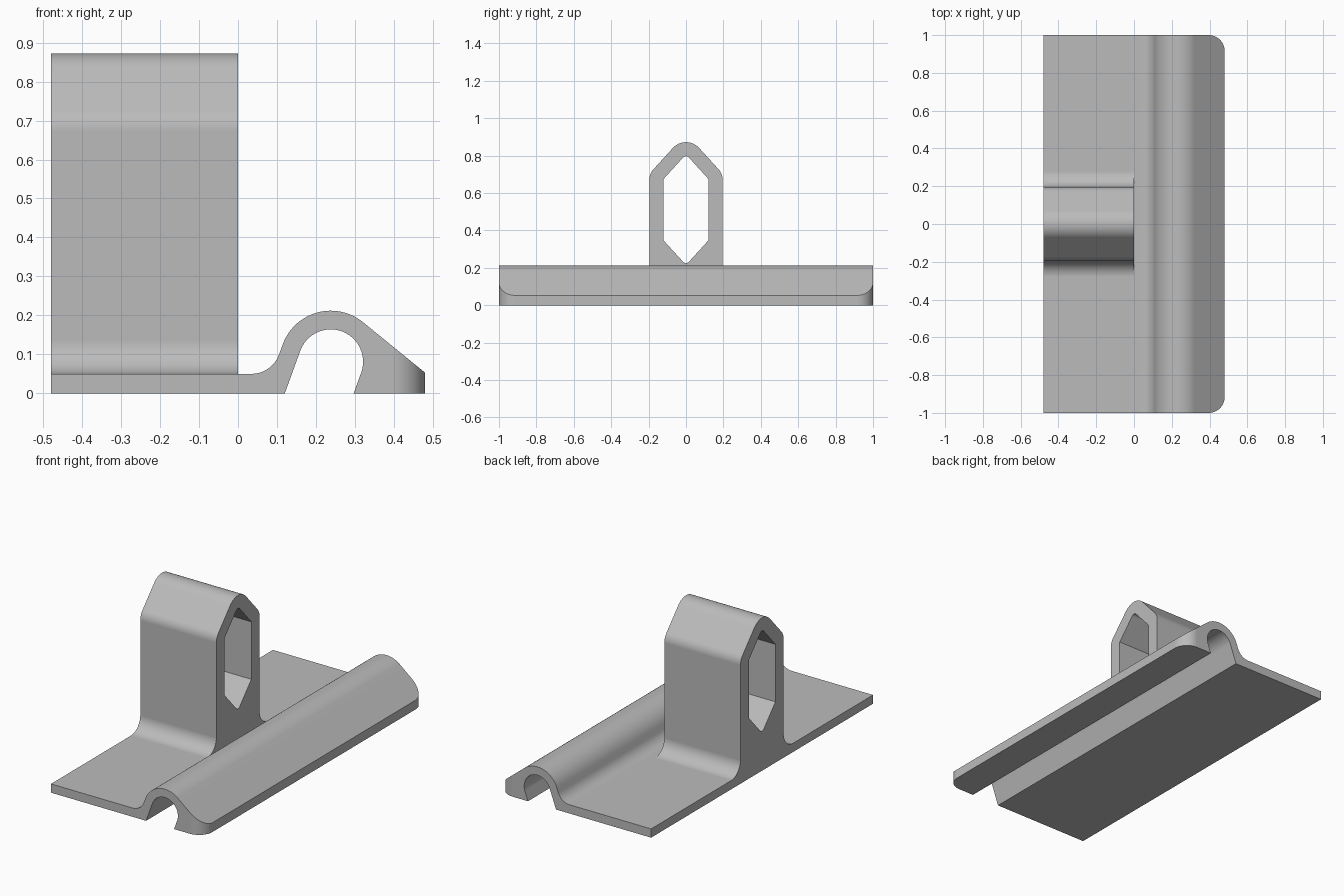
import bpy, bmesh
from math import sin, cos, tan, radians

cube = bpy.data.objects.get("Cube")
if cube:
    bpy.data.objects.remove(cube)

grey = bpy.data.materials.new("plain grey")
grey.use_nodes = True
COLOUR = (0.5, 0.5, 0.5, 1)
grey.diffuse_color = COLOUR
grey.node_tree.nodes["Principled BSDF"].inputs["Base Color"].default_value = COLOUR


def arc(u, v, r, start, end, step=5):
    """Points on a circle between two angles in degrees."""
    n = max(1, round(abs(end - start) / step))
    angles = [radians(start + (end - start) * i / n) for i in range(n + 1)]
    return [(u + r * cos(a), v + r * sin(a)) for a in angles]


def prism(name, profile, axis, low, high):
    """Extrude a closed profile along the x, y or z axis."""
    place = {"x": lambda u, v, w: (w, u, v),
             "y": lambda u, v, w: (u, w, v),
             "z": lambda u, v, w: (u, v, w)}[axis]
    bm = bmesh.new()
    ends = [[bm.verts.new(place(u, v, w)) for u, v in profile] for w in (low, high)]
    for ring in ends:
        bm.faces.new(ring)
    for i in range(len(profile)):
        bm.faces.new((ends[0][i - 1], ends[0][i], ends[1][i], ends[1][i - 1]))
    bmesh.ops.recalc_face_normals(bm, faces=bm.faces)
    mesh = bpy.data.meshes.new(name)
    bm.to_mesh(mesh)
    bm.free()
    mesh.materials.append(grey)
    obj = bpy.data.objects.new(name, mesh)
    bpy.context.collection.objects.link(obj)
    return obj


def combine(obj, other, operation):
    """Apply a boolean and discard the second object."""
    mod = obj.modifiers.new("Boolean", "BOOLEAN")
    mod.operation, mod.object, mod.solver = operation, other, "EXACT"
    graph = bpy.context.evaluated_depsgraph_get()
    mesh = bpy.data.meshes.new_from_object(obj.evaluated_get(graph))
    obj.modifiers.clear()
    obj.data = mesh
    bpy.data.objects.remove(other)


HALF_X, PLATE = 0.48, 0.05

# Base plate with arched channel and sloping lip
CX, CZ, R_OUT, R_IN = 0.238, 0.081, 0.131, 0.083
LEAN, FILLET = 20, 0.075
lean = radians(LEAN)
# fillet centre sits where its end meets the leaning wall of the arch
fz = PLATE + FILLET
wall_z = fz - FILLET * sin(lean)
wall_x = CX - R_OUT * cos(lean) - (CZ + R_OUT * sin(lean) - wall_z) * tan(lean)
fx = wall_x - FILLET * cos(lean)
inner = arc(CX, CZ, R_IN, -LEAN, 180 - LEAN)
foot = [(x - z * tan(lean), 0) for x, z in (inner[0], inner[-1])]
profile = [(-HALF_X, 0), (-HALF_X, PLATE)]
profile += arc(fx, fz, FILLET, -90, -LEAN)
profile += arc(CX, CZ, R_OUT, 180 - LEAN, 52)
profile += [(HALF_X, 0.053), (HALF_X, 0), foot[0]] + inner + [foot[1]]
base = prism("mounting_bracket", profile, "y", -1, 1)

# Round the two outer corners of the lip
ROUND = 0.085
plan = [(-0.6, -1.1), (0.2, -1.1), (0.2, -1)]
plan += arc(HALF_X - ROUND, -1 + ROUND, ROUND, -90, 0)
plan += arc(HALF_X - ROUND, 1 - ROUND, ROUND, 0, 90)
plan += [(0.2, 1), (0.2, 1.1), (-0.6, 1.1)]
combine(base, prism("corner_trim", plan, "z", -0.1, 0.4), "INTERSECT")

# Upright loop: pointed window with an even wall around it
WALL, HALF_W, TIP, TILT = 0.075, 0.12, 0.02, 42
SHOULDER, TIP_Z, LOW_SHOULDER, LOW_TIP_Z = 0.675, 0.777, 0.347, 0.245
FLARE = 0.085
side = HALF_W + WALL
right = [(side + FLARE, 0.02)]
right += arc(side + FLARE, PLATE + FLARE, FLARE, 270, 180)
right += arc(HALF_W, SHOULDER, WALL, 0, TILT)
right += arc(0, TIP_Z, TIP + WALL, TILT, 90)
loop_profile = right + [(-y, z) for y, z in reversed(right[:-1])]
loop = prism("upright_loop", loop_profile, "x", -HALF_X, 0)

window = [(HALF_W, LOW_SHOULDER), (HALF_W, SHOULDER)]
window += arc(0, TIP_Z, TIP, TILT, 180 - TILT, 12)
window += [(-HALF_W, SHOULDER), (-HALF_W, LOW_SHOULDER)]
window += arc(0, LOW_TIP_Z, TIP, 180 + TILT, 360 - TILT, 12)
combine(loop, prism("window_cutter", window, "x", -0.6, 0.1), "DIFFERENCE")
combine(base, loop, "UNION")

# Smooth the curved runs and keep the edges crisp
bpy.ops.object.select_all(action="DESELECT")
base.select_set(True)
bpy.context.view_layer.objects.active = base
bpy.ops.object.shade_smooth_by_angle(angle=radians(25))
weighted = base.modifiers.new("Weighted Normal", "WEIGHTED_NORMAL")
weighted.keep_sharp = True
